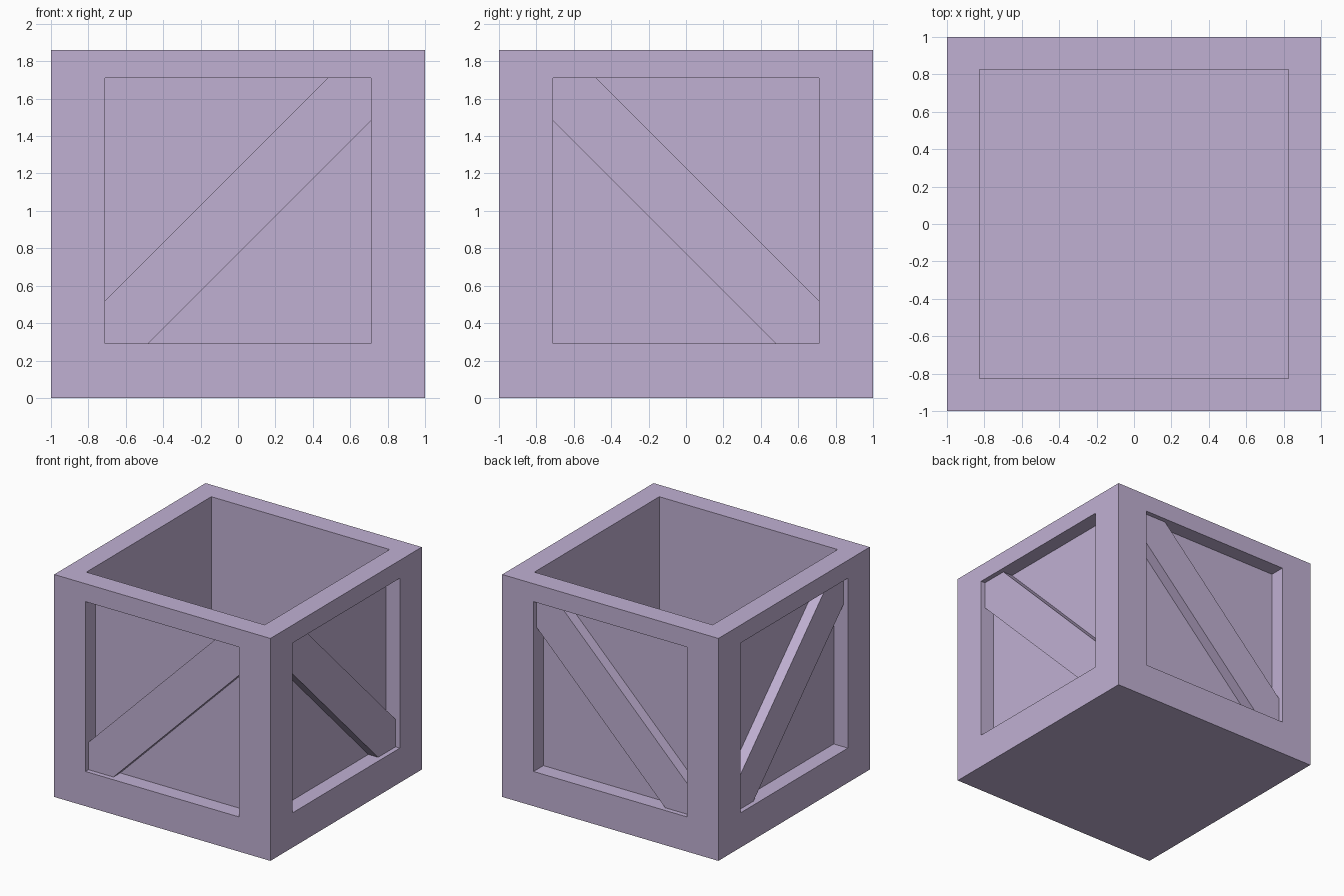
import bpy
import bmesh

# Main dimensions
HEIGHT = 1.86
WALL = 0.175
WINDOW = 0.71             # half width of each side recess
SILL, HEAD = 0.29, 1.71   # bottom and top of each side recess
PANEL = 0.87              # distance of the recessed panels from the centre
BRACE_FACE = 0.96         # distance of the brace fronts from the centre
BRACE_CUT = 0.23          # size of the brace's corner steps

cube = bpy.data.objects.get("Cube")
if cube:
    bpy.data.objects.remove(cube, do_unlink=True)

lilac = bpy.data.materials.new("lilac_paint")
lilac.use_nodes = True
colour = (0.53, 0.435, 0.65, 1)
lilac.diffuse_color = colour
shader = lilac.node_tree.nodes["Principled BSDF"]
shader.inputs["Base Color"].default_value = colour
shader.inputs["Roughness"].default_value = 0.8


def add_object(name, bm):
    bmesh.ops.recalc_face_normals(bm, faces=bm.faces)
    mesh = bpy.data.meshes.new(name)
    bm.to_mesh(mesh)
    bm.free()
    mesh.materials.append(lilac)
    bpy.context.collection.objects.link(bpy.data.objects.new(name, mesh))


def inset(bm, face, thickness, depth=0):
    bmesh.ops.inset_individual(bm, faces=[face], thickness=thickness,
                               depth=depth, use_even_offset=True)


# Open box with a recessed panel on each side
bm = bmesh.new()
bmesh.ops.create_cube(bm, size=2)
for v in bm.verts:
    v.co.z = HEIGHT if v.co.z > 0 else 0
bm.normal_update()
sides = [f for f in bm.faces if abs(f.normal.z) < 0.5]
top = next(f for f in bm.faces if f.normal.z > 0.5)
for side in sides:
    normal = side.normal.copy()
    inset(bm, side, 1 - WINDOW)
    for v in side.verts:
        v.co.z = HEAD if v.co.z > 1 else SILL
    inset(bm, side, 0)
    for v in side.verts:
        v.co -= normal * (1 - PANEL)

# Hollow inside, leaving a floor as thick as the walls
inset(bm, top, WALL)
inset(bm, top, 0)
for v in top.verts:
    v.co.z = WALL
add_object("crate_body", bm)

# Diagonal brace outline, running from one lower corner to the upper opposite
outline = [
    (-WINDOW, SILL), (-WINDOW + BRACE_CUT, SILL),
    (WINDOW, HEAD - BRACE_CUT), (WINDOW, HEAD),
    (WINDOW - BRACE_CUT, HEAD), (-WINDOW, SILL + BRACE_CUT),
]

# One brace per side, mirrored on opposite sides
placements = {
    "front_brace": lambda u, d, z: (u, -d, z),
    "back_brace": lambda u, d, z: (u, d, z),
    "left_brace": lambda u, d, z: (d, -u, z),
    "right_brace": lambda u, d, z: (-d, -u, z),
}
for name, place in placements.items():
    bm = bmesh.new()
    inner = [bm.verts.new(place(u, PANEL - 0.01, z)) for u, z in outline]
    outer = [bm.verts.new(place(u, BRACE_FACE, z)) for u, z in outline]
    bm.faces.new(inner)
    bm.faces.new(outer)
    for i in range(len(outline)):
        j = (i + 1) % len(outline)
        bm.faces.new((inner[i], inner[j], outer[j], outer[i]))
    add_object(name, bm)
